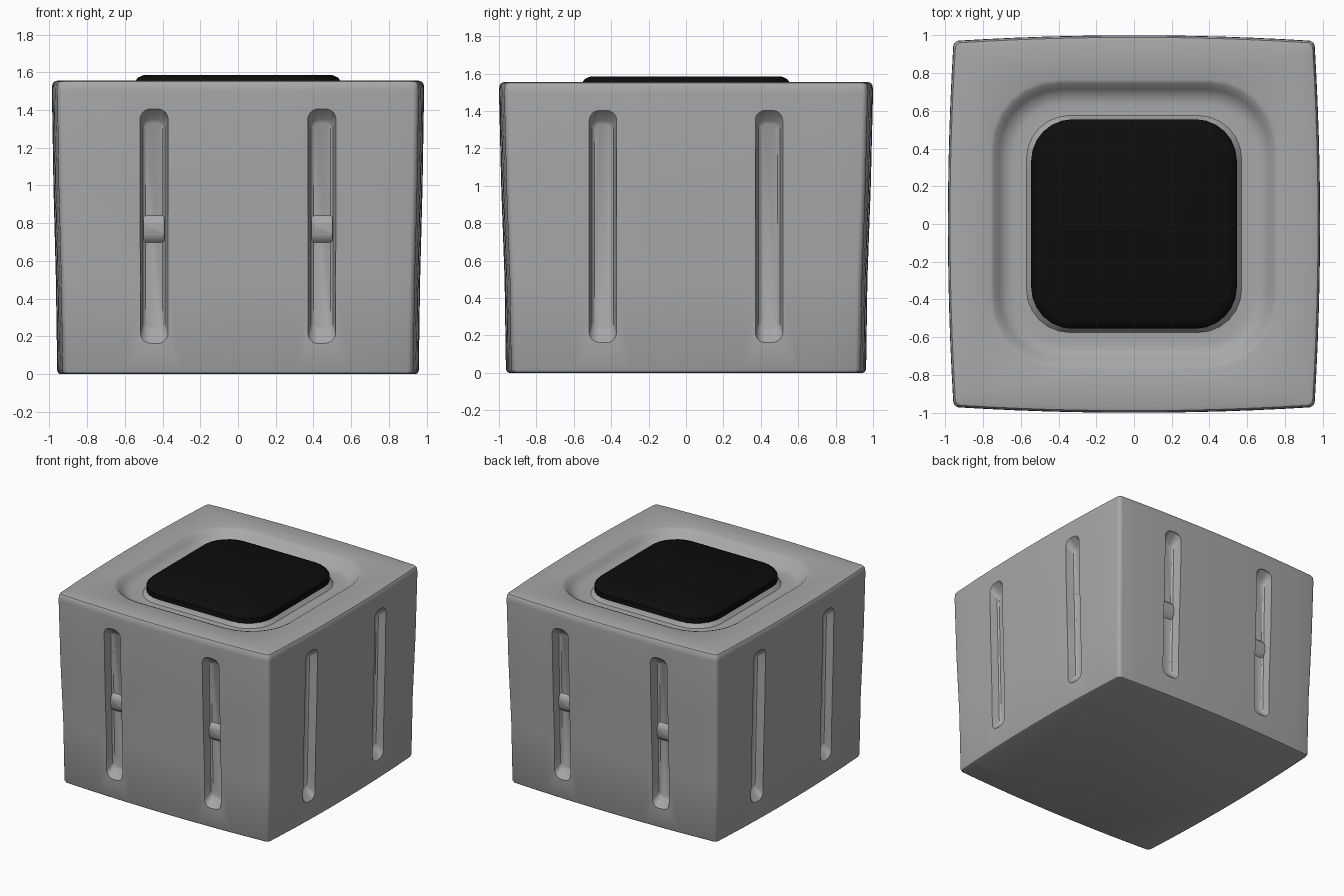
import bpy, bmesh, math
from mathutils import Matrix, Vector

if "Cube" in bpy.data.objects:
    bpy.data.objects.remove(bpy.data.objects["Cube"])


def material(name, rgb):
    m = bpy.data.materials.new(name)
    m.diffuse_color = (*rgb, 1)
    m.use_nodes = True
    m.node_tree.nodes["Principled BSDF"].inputs["Base Color"].default_value = m.diffuse_color
    return m


GREY = material("stone grey", (0.38, 0.39, 0.40))
BLACK = material("black", (0.004, 0.004, 0.004))


def outline(hx, hy, r, z, bulge=0.0, side=12, corner=6):
    """Rounded rectangle whose sides may bow outwards."""
    pts = []
    corners = [(1, 1), (-1, 1), (-1, -1), (1, -1)]
    for i, (sx, sy) in enumerate(corners):
        cx, cy = sx * (hx - r), sy * (hy - r)
        arc = []
        for k in range(corner + 1):
            a = math.pi / 2 * (i + k / corner)
            arc.append(Vector((cx + r * math.cos(a), cy + r * math.sin(a), z)))
        pts += arc
        nx, ny = corners[(i + 1) % 4]
        a = math.pi / 2 * (i + 1)
        nxt = Vector((nx * (hx - r) + r * math.cos(a), ny * (hy - r) + r * math.sin(a), z))
        pts += [arc[-1].lerp(nxt, k / side) for k in range(1, side)]
    for p in pts:
        u, v = p.x / hx, p.y / hy
        p.x -= bulge * u * v * v
        p.y -= bulge * v * u * u
    return pts


def loft(bm, rings, matrix=Matrix(), black_from=None):
    """Skin a stack of outlines and cap both ends."""
    vs = [[bm.verts.new(matrix @ p) for p in outline(*r)] for r in rings]
    n = len(vs[0])
    for i in range(len(vs) - 1):
        for j in range(n):
            k = (j + 1) % n
            f = bm.faces.new((vs[i][j], vs[i][k], vs[i + 1][k], vs[i + 1][j]))
            f.material_index = int(black_from is not None and i >= black_from)
    bm.faces.new(vs[0][::-1])
    bm.faces.new(vs[-1]).material_index = int(black_from is not None)


def finish(bm, name):
    bmesh.ops.recalc_face_normals(bm, faces=bm.faces[:])
    me = bpy.data.meshes.new(name)
    bm.to_mesh(me)
    bm.free()
    me.materials.append(GREY)
    me.materials.append(BLACK)
    ob = bpy.data.objects.new(name, me)
    bpy.context.collection.objects.link(ob)
    return ob


def smooth(ob):
    bpy.ops.object.select_all(action='DESELECT')
    ob.select_set(True)
    bpy.context.view_layer.objects.active = ob
    bpy.ops.object.shade_smooth_by_angle(angle=math.radians(35))


# Block: bowed walls, sunken channel on top, black raised panel
B = 0.03
body_rings = [
    (0.940, 0.945, 0.03, 0.000, B),
    (0.952, 0.957, 0.03, 0.006, B),
    (0.958, 0.963, 0.03, 0.020, B),
    (0.965, 0.970, 0.03, 0.50, B),
    (0.978, 0.988, 0.03, 1.00, B),
    (0.986, 1.000, 0.03, 1.50, B),
    (0.984, 0.998, 0.03, 1.535, B),
    (0.975, 0.989, 0.03, 1.550, B),
    (0.955, 0.969, 0.03, 1.556, B),
    (0.760, 0.765, 0.36, 1.556),
    (0.742, 0.745, 0.35, 1.548),
    (0.715, 0.715, 0.33, 1.510),
    (0.680, 0.680, 0.30, 1.483),
    (0.640, 0.640, 0.27, 1.475),
    (0.570, 0.575, 0.23, 1.480),
    (0.545, 0.555, 0.22, 1.510),
    (0.545, 0.555, 0.22, 1.552),
    (0.530, 0.540, 0.21, 1.572),
    (0.500, 0.510, 0.19, 1.585),
]
bm = bmesh.new()
loft(bm, body_rings, black_from=15)
body = finish(bm, "block_body")

# Two tall slots in each wall, with sloping sides and ends
slot_rings = [
    (0.045, 0.545, 0.030, 0.00),
    (0.058, 0.565, 0.040, 0.01),
    (0.074, 0.622, 0.055, 0.07),
    (0.080, 0.630, 0.060, 0.20),
]
ridge_rings = [
    (0.062, 0.085, 0.010, -0.02),
    (0.056, 0.060, 0.010, 0.015),
    (0.056, 0.030, 0.010, 0.028),
]


def on_wall(quarter, x, dist, z):
    return (Matrix.Rotation(quarter * math.pi / 2, 4, 'Z')
            @ Matrix.Translation((x, -dist, z))
            @ Matrix.Rotation(math.radians(91.2), 4, 'X'))


cut = bmesh.new()
ridges = bmesh.new()
for q in range(4):
    for x in (-0.445, 0.445):
        dist = 0.903 if q % 2 == 0 else 0.897
        loft(cut, slot_rings, on_wall(q, x, dist, 0.785))
        if q % 2 == 0:
            loft(ridges, ridge_rings, on_wall(q, x, dist, 0.77))
cutter = finish(cut, "slot_cutter")
cutter.hide_render = True

# Cut the slots, then remove the cutter
mod = body.modifiers.new("slots", 'BOOLEAN')
mod.operation = 'DIFFERENCE'
mod.solver = 'EXACT'
mod.object = cutter
bpy.context.view_layer.objects.active = body
bpy.ops.object.modifier_apply(modifier=mod.name)
bpy.data.objects.remove(cutter)
smooth(body)

# Low ridges halfway up the front and back slots
smooth(finish(ridges, "slot_ridges"))
